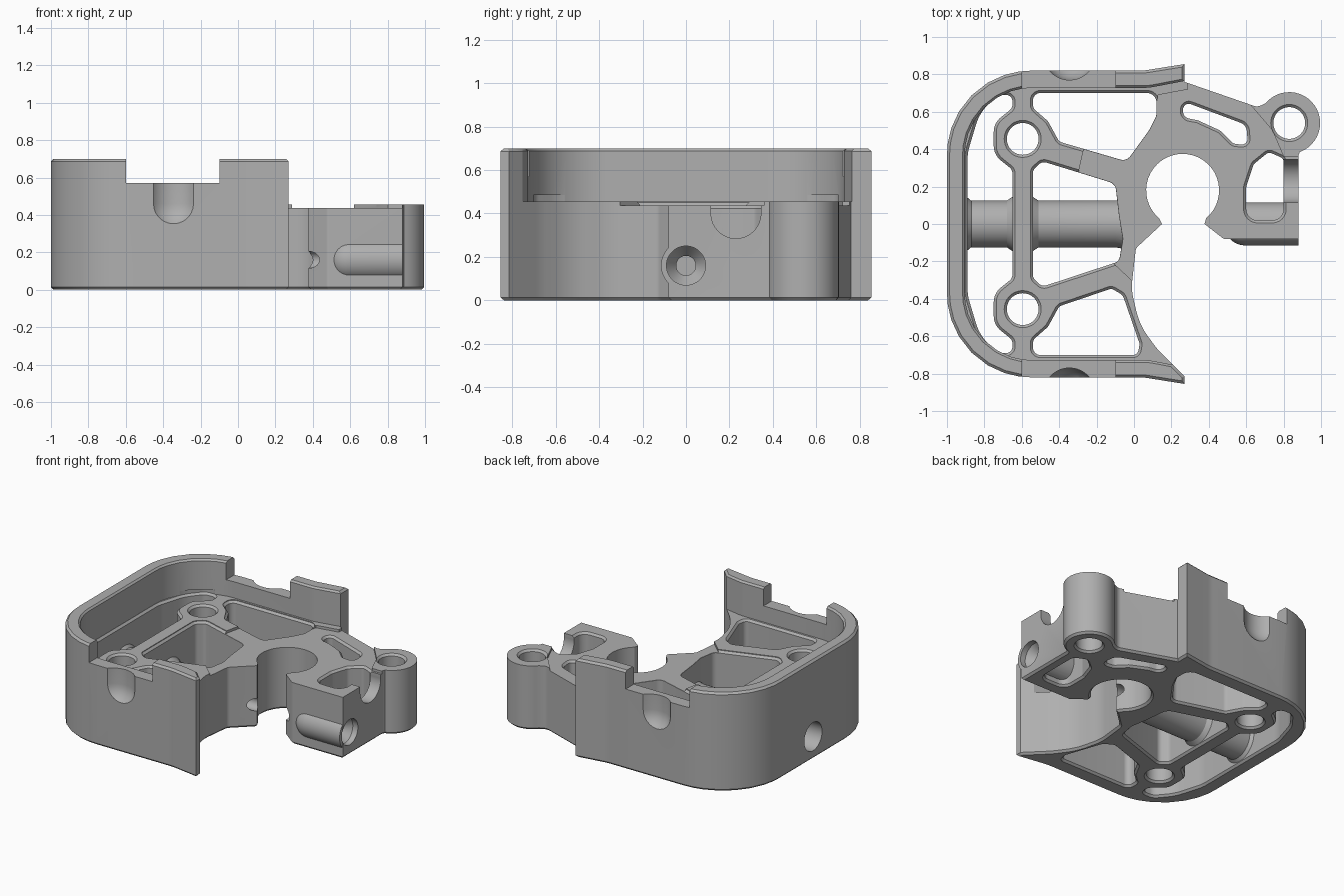
import bpy, bmesh
from math import sin, cos, radians, tan, pi
from mathutils import Vector

if "Cube" in bpy.data.objects:
    bpy.data.objects.remove(bpy.data.objects["Cube"], do_unlink=True)

WALL_TOP, FLOOR, LOW_FLOOR, CHAMFER = 0.70, 0.455, 0.437, 0.014
BORE_Z = 0.16

metal = bpy.data.materials.new("light grey metal")
metal.use_nodes = True
GREY = (0.43, 0.43, 0.43, 1)
metal.diffuse_color = GREY
for node in metal.node_tree.nodes:
    if node.type == "BSDF_PRINCIPLED":
        node.inputs["Base Color"].default_value = GREY


# Outline helpers
def arc(cx, cy, r, start, end, n=32):
    """Points along an arc, both ends included."""
    angles = [radians(start + (end - start) * i / n) for i in range(n + 1)]
    return [(cx + r * cos(a), cy + r * sin(a), 0) for a in angles]


def rounded(corners, steps=8):
    """Counter-clockwise outline with each (x, y, radius) corner filleted."""
    out, count = [], len(corners)
    for i, (x, y, r) in enumerate(corners):
        p = Vector((x, y))
        u = Vector(corners[i - 1][:2]) - p
        v = Vector(corners[(i + 1) % count][:2]) - p
        limit = 0.48 * min(u.length, v.length)
        if r == 0 or limit < 0.001:
            out.append(p)
            continue
        half = u.angle(v) / 2
        if half > 1.55:
            out.append(p)
            continue
        t = min(r / tan(half), limit)
        r = t * tan(half)
        u.normalize()
        v.normalize()
        centre = p + (u + v).normalized() * (t / cos(half))
        a, b = p + u * t - centre, p + v * t - centre
        for k in range(steps + 1):
            out.append(centre + a.lerp(b, k / steps).normalized() * r)
    out = [p for i, p in enumerate(out) if (p - out[i - 1]).length > 0.0005]
    area = sum(out[i - 1].x * p.y - p.x * out[i - 1].y for i, p in enumerate(out))
    return out if area > 0 else out[::-1]


def offset(points, d):
    """Move an outline outwards by d."""
    out = []
    for i, p in enumerate(points):
        e1 = (p - points[i - 1]).normalized()
        e2 = (points[(i + 1) % len(points)] - p).normalized()
        n1, n2 = Vector((e1.y, -e1.x)), Vector((e2.y, -e2.x))
        out.append(p + (n1 + n2) * d / max(1 + n1.dot(n2), 0.5))
    return out


# Solid helpers
def skin(name, rings):
    """Closed solid through a stack of equal rings."""
    bm = bmesh.new()
    loops = [[bm.verts.new(p) for p in ring] for ring in rings]
    for low, high in zip(loops, loops[1:]):
        for i in range(len(low)):
            bm.faces.new((low[i - 1], low[i], high[i], high[i - 1]))
    bm.faces.new(loops[0][::-1])
    bm.faces.new(loops[-1])
    bmesh.ops.recalc_face_normals(bm, faces=bm.faces)
    mesh = bpy.data.meshes.new(name)
    bm.to_mesh(mesh)
    bm.free()
    mesh.materials.append(metal)
    obj = bpy.data.objects.new(name, mesh)
    bpy.context.collection.objects.link(obj)
    return obj


def loft(name, corners, levels):
    """Upright solid; levels are (height, outward offset)."""
    base = rounded(corners)
    return skin(name, [[(p.x, p.y, z) for p in offset(base, d)] for z, d in levels])


def lathe_x(name, profile, y=0, z=BORE_Z, n=40):
    """Round solid along x; profile is (x, radius)."""
    turn = [2 * pi * (i + 0.5) / n for i in range(n)]
    return skin(name, [[(x, y + r * cos(a), z + r * sin(a)) for a in turn]
                       for x, r in profile])


def box(name, x0, x1, y0, y1, z0, z1):
    return loft(name, [(x0, y0, 0), (x1, y0, 0), (x1, y1, 0), (x0, y1, 0)],
                [(z0, 0), (z1, 0)])


def combine(target, tool, operation="DIFFERENCE"):
    mod = target.modifiers.new(tool.name, "BOOLEAN")
    mod.operation, mod.solver, mod.object = operation, "EXACT", tool
    bpy.context.view_layer.objects.active = target
    bpy.ops.object.modifier_apply(modifier=mod.name)
    bpy.data.objects.remove(tool, do_unlink=True)


def opening(corners, top):
    """Through opening with chamfered rims."""
    c = CHAMFER
    combine(body, loft("opening", corners, [(-0.001, c), (c, 0), (top - c, 0),
                                            (top, c), (top + 0.03, c)]))


# Whole plan: wall, arc side, open ring, bore block and lug
plan = [(-1, -.82, .45), (.05, -.82, .3), (.27, -.855, 0), (.27, -.815, 0),
        (.125, -.67, .4), (.03, -.54, .4), (-.015, -.35, .3), (.01, -.13, .04),
        (.15, 0, 0)]
plan += arc(.26, .18, .195, 230, -50)
plan += [(.377, 0, 0), (.48, -.08, .03), (.88, -.08, 0), (.88, .37, 0)]
plan += arc(.83, .54, .165, -70, 140, 24)
plan += [(.66, .625, .05), (.27, .76, 0), (.27, .855, 0), (.05, .82, .3), (-1, .82, .45)]
body = loft("bracket_body", plan, [(0, -CHAMFER), (CHAMFER, 0),
                                   (WALL_TOP - CHAMFER, 0), (WALL_TOP, -CHAMFER)])

# Cavity inside the wall, and the low area around the ring
cavity = [(.272, -.765, 0), (.272, -.95, 0), (1.2, -.95, 0), (1.2, .95, 0),
          (.272, .95, 0), (.272, .765, 0), (.08, .728, .3), (-.905, .728, .36),
          (-.905, -.728, .36), (.08, -.728, .3)]
combine(body, loft("cavity", cavity, [(FLOOR, 0), (.688, 0), (.71, .022)]))
low_area = [(-.26, .44, 0), (-.3, .26, 0), (-.12, -.2, 0), (.03, -.34, 0), (1.1, -.3, 0),
            (1.1, .36, 0), (.8, .36, 0), (.74, .5, 0), (.62, .64, 0), (.55, .9, 0),
            (.29, .9, 0), (.29, .72, 0), (.13, .69, 0), (.08, .5, 0)]
combine(body, loft("low_area", low_area, [(LOW_FLOOR, 0), (.65, 0)]))

# Crescent opening beside the rail, mirrored front to back
half = [(-.65, .29, .04), (-.75, .37, .1), (-.75, .54, .1), (-.65, .62, .04),
        (-.65, .69, .04), (-.74, .69, .06), (-.83, .58, .25), (-.89, .38, .25)]
opening(half + [(x, -y, r) for x, y, r in reversed(half)], FLOOR)

# Openings between the arms
opening([(-.54, .7, .05), (.12, .7, .05), (.12, .58, .05), (.08, .5, .08),
         (-.04, .335, .05), (-.4, .44, .04), (-.46, .55, .08), (-.54, .62, .04)], .45)
opening([(-.54, .29, .04), (-.49, .335, .04), (-.1, .215, .05), (-.08, .04, .05),
         (-.06, -.08, .05), (-.08, -.2, .04), (-.49, -.335, .04), (-.54, -.29, .04)], .45)
opening([(-.54, -.7, .05), (.02, -.7, .03), (.03, -.64, .03), (-.06, -.38, .05),
         (-.12, -.345, .03), (-.4, -.44, .04), (-.46, -.55, .08), (-.54, -.62, .04)], FLOOR)
opening([(.26, .57, .04), (.265, .655, .04), (.6, .53, .05), (.61, .42, .04),
         (.53, .43, .04), (.46, .5, .05), (.34, .555, .05)], LOW_FLOOR)
opening([(.6, .02, .06), (.8, .02, .06), (.8, .35, .03), (.72, .385, .03),
         (.64, .32, .04), (.6, .2, .05)], LOW_FLOOR)

# Screw holes in the bosses and the lug
for x, y in ((-.595, .455), (-.595, -.455), (.83, .54)):
    opening(arc(x, y, .085, 0, 350, 35), FLOOR)

# Wall notches and finger scoops on front and back
combine(body, box("wall_notch", -.6, -.1, -1, 1, .57, .8))
for side in (-1, 1):
    bowl = [(.46 - .14 * cos(radians(a)), .14 * (sin(radians(a)) - 1))
            for a in range(10, 91, 10)]
    combine(body, loft("finger_scoop", arc(-.345, side * .91, .14, 0, 352, 44),
                       bowl + [(.8, 0)]))

# Round-bottomed notch in the bore block
combine(body, lathe_x("notch_round", [(.78, .115), (1, .115)], .23, .4))
combine(body, box("notch_slot", .78, 1, .1155, .3445, .4, .6))

# Tubes carrying the bore
combine(body, lathe_x("long_tube", [(-.95, .15), (-.9, .15), (-.87, .125), (-.68, .125),
                                    (-.65, .145), (-.54, .145), (-.51, .125),
                                    (-.1, .125), (-.03, .138)]), "UNION")
dome = [(.595 - .115 * cos(radians(a)), .115 * sin(radians(a))) for a in range(10, 91, 10)]
combine(body, lathe_x("short_tube", dome + [(.879, .115)]), "UNION")

# Bore with countersink on the right and counterbore on the left
combine(body, lathe_x("bore", [(-.5, .045), (.78, .045), (.84, .09), (1.1, .09)]))
combine(body, lathe_x("counterbore", [(-.75, .1), (-1.1, .1)]))

bpy.ops.object.select_all(action="DESELECT")
body.select_set(True)
bpy.context.view_layer.objects.active = body
bpy.ops.object.shade_smooth_by_angle(angle=radians(28))
